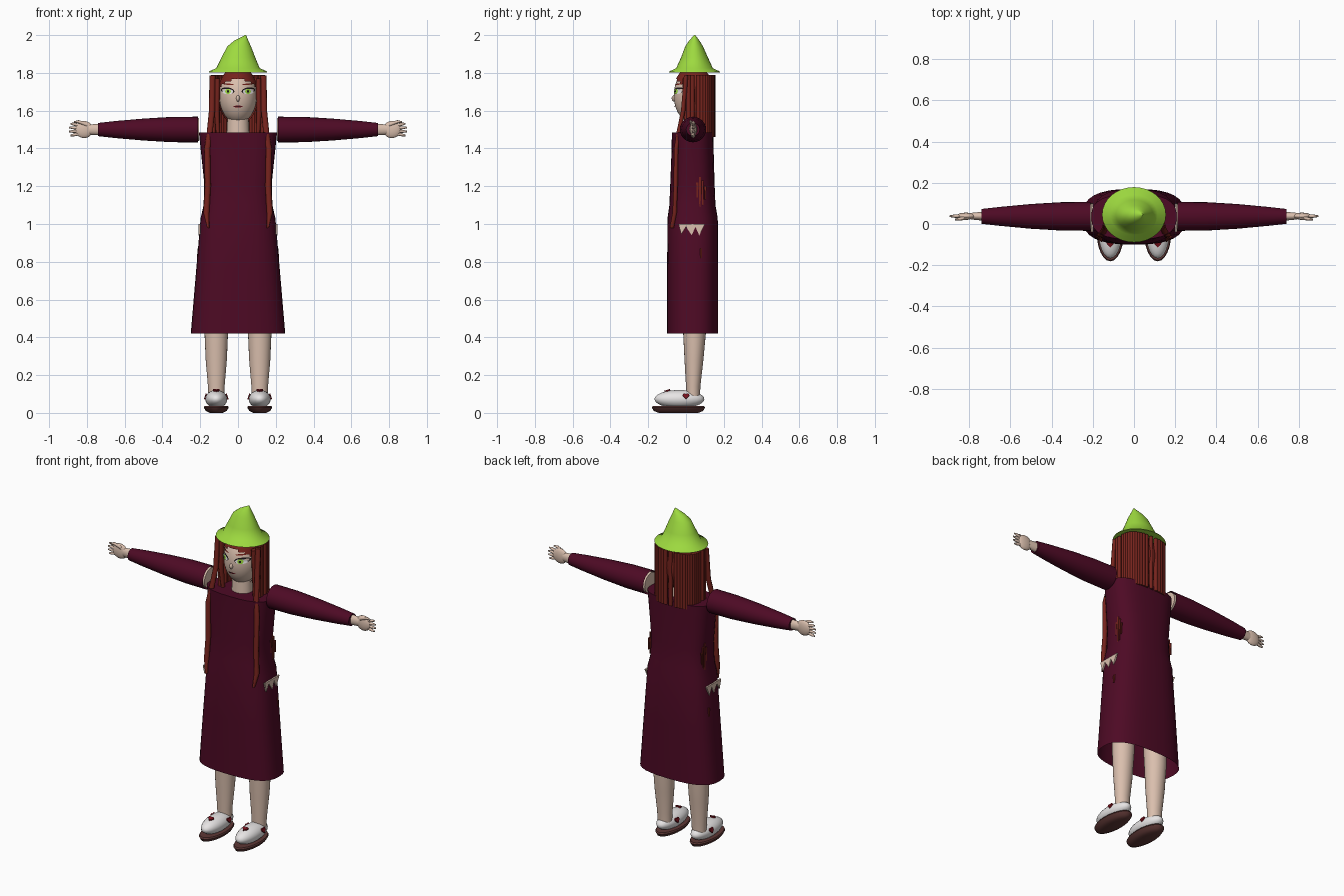
import bpy, bmesh, math
from mathutils import Matrix, Vector

cube = bpy.data.objects.get("Cube")
if cube:
    bpy.data.objects.remove(cube, do_unlink=True)


def material(name, r, g, b):
    m = bpy.data.materials.new(name)
    m.diffuse_color = (r, g, b, 1)
    m.use_nodes = True
    m.node_tree.nodes["Principled BSDF"].inputs["Base Color"].default_value = (r, g, b, 1)
    return m


LIME = material("lime green", 0.34, 0.70, 0.05)
WINE = material("dark wine", 0.075, 0.003, 0.018)
HAIR = material("auburn red", 0.18, 0.017, 0.012)
SKIN = material("pale skin", 0.70, 0.52, 0.42)
WHITE = material("white", 0.80, 0.78, 0.78)
BROWN = material("sole brown", 0.11, 0.038, 0.035)
RED = material("heart red", 0.20, 0.006, 0.012)
BLACK = material("black", 0.012, 0.008, 0.010)


def finish(name, bm, mat, angle=50):
    bmesh.ops.recalc_face_normals(bm, faces=bm.faces)
    me = bpy.data.meshes.new(name)
    bm.to_mesh(me)
    bm.free()
    me.materials.append(mat)
    ob = bpy.data.objects.new(name, me)
    bpy.context.collection.objects.link(ob)
    bpy.ops.object.select_all(action="DESELECT")
    ob.select_set(True)
    bpy.context.view_layer.objects.active = ob
    bpy.ops.object.shade_smooth_by_angle(angle=math.radians(angle))
    return ob


def power(v, n):
    return math.copysign(abs(v) ** (2 / n), v)


def loft(name, mat, rings, seg=24, n=2, side=0, caps=(True, True)):
    """Skin rings (t, a, b, ra, rb); t runs along z, or outward along x if side is set."""
    bm = bmesh.new()
    loops = []
    for t, a, b, ra, rb in rings:
        loop = []
        for i in range(seg):
            w = math.tau * i / seg
            u, v = a + ra * power(math.cos(w), n), b + rb * power(math.sin(w), n)
            loop.append(bm.verts.new((side * t, u, v) if side else (u, v, t)))
        loops.append(loop)
    for lo, hi in zip(loops, loops[1:]):
        for i in range(seg):
            j = (i + 1) % seg
            bm.faces.new((lo[i], lo[j], hi[j], hi[i]))
    for loop, cap in zip((loops[0], loops[-1]), caps):
        if cap:
            bm.faces.new(loop)
    return finish(name, bm, mat)


def ball(name, mat, centre, radii, cut=None, u=24, v=16):
    bm = bmesh.new()
    bmesh.ops.create_uvsphere(bm, u_segments=u, v_segments=v, radius=1)
    bm.transform(Matrix.Translation(centre) @ Matrix.Diagonal((*radii, 1)))
    if cut:
        gone = [f for f in bm.faces if cut(f.calc_center_median())]
        bmesh.ops.delete(bm, geom=gone, context="FACES")
    return finish(name, bm, mat, 180)


def plate(name, mat, outline, thick, matrix):
    """Flat outline in local xy, extruded along local z."""
    bm = bmesh.new()
    face = bm.faces.new([bm.verts.new((x, y, 0)) for x, y in outline])
    new = bmesh.ops.extrude_face_region(bm, geom=[face])["geom"]
    bmesh.ops.translate(bm, vec=(0, 0, thick),
                        verts=[e for e in new if isinstance(e, bmesh.types.BMVert)])
    bm.transform(matrix)
    return finish(name, bm, mat, 30)


def frame(origin, right, up):
    right, up = Vector(right).normalized(), Vector(up).normalized()
    m = Matrix((right, up, right.cross(up))).transposed().to_4x4()
    return Matrix.Translation(origin) @ m


# Head, neck and hair cap with an open face
HEAD, HEAD_R = Vector((0, 0.04, 1.68)), Vector((0.1, 0.105, 0.147))
ball("head", SKIN, HEAD, HEAD_R, u=32, v=24)
loft("neck", SKIN, [(1.45, 0, 0.04, 0.062, 0.055), (1.58, 0, 0.04, 0.055, 0.05)])
ball("nose", SKIN, (0, -0.062, 1.665), (0.01, 0.014, 0.017), u=12, v=8)
ball("hair_cap", HAIR, HEAD, HEAD_R * 1.07, u=48, v=32,
     cut=lambda c: c.y < 0.035 and c.z < 1.765 - 4 * c.x ** 2)


def face_patch(name, mat, x, z, rx, rz, lift, tilt=0):
    """Elliptical painted detail wrapped onto the front of the head."""
    r = HEAD_R * (1 + lift)

    def project(px, pz):
        k = 1 - (px / r.x) ** 2 - ((pz - HEAD.z) / r.z) ** 2
        return (px, HEAD.y - r.y * math.sqrt(max(k, 0)), pz)
    bm = bmesh.new()
    mid = bm.verts.new(project(x, z))
    rim = []
    for i in range(20):
        w = math.tau * i / 20
        dx, dz = rx * math.cos(w), rz * math.sin(w)
        rim.append(bm.verts.new(project(x + dx, z + dz + tilt * dx)))
    for i in range(20):
        bm.faces.new((mid, rim[i], rim[(i + 1) % 20]))
    return finish(name, bm, mat, 60)


face_patch("mouth", RED, 0, 1.622, 0.024, 0.005, 0.03)
face_patch("mouth_line", BLACK, 0, 1.624, 0.02, 0.002, 0.05)

# Pointed hat, leaning a little to the left
loft("hat", LIME, [
    (1.803, 0, 0.045, 0.10, 0.09), (1.803, 0, 0.045, 0.155, 0.134),
    (1.809, 0, 0.045, 0.152, 0.131), (1.825, 0, 0.045, 0.115, 0.097),
    (1.88, 0.002, 0.045, 0.09, 0.072), (1.94, 0.006, 0.043, 0.063, 0.047),
    (1.97, 0.017, 0.044, 0.038, 0.028), (2.0, 0.04, 0.046, 0.003, 0.003)], seg=32)

# Dress
loft("dress", WINE, [
    (0.42, 0, 0.035, 0.25, 0.135), (0.75, 0, 0.035, 0.222, 0.135),
    (1.03, 0, 0.035, 0.198, 0.133), (1.1, 0, 0.034, 0.182, 0.122),
    (1.22, 0, 0.034, 0.179, 0.117), (1.4, 0, 0.035, 0.198, 0.111),
    (1.485, 0, 0.035, 0.207, 0.11)], seg=32, n=2.7, caps=(False, True))

# Back hair as a curved row of strands
COUNT = 27
for i in range(COUNT):
    w = math.radians(-100 + 200 * i / (COUNT - 1))
    x, y = 0.132 * power(math.sin(w), 3), 0.045 + 0.1 * power(math.cos(w), 3)
    loft("back_hair_strand", HAIR, [(1.46, x, y, 0.012, 0.012), (1.79, x, y, 0.012, 0.012)], seg=8)

heart = []
for i in range(24):
    w = math.tau * i / 24
    heart.append((0.0011 * 16 * math.sin(w) ** 3,
                  0.0011 * (13 * math.cos(w) - 5 * math.cos(2 * w)
                            - 2 * math.cos(3 * w) - math.cos(4 * w))))

for s, tag in ((1, "left_"), (-1, "right_")):
    # Eye, brow and ear
    face_patch(tag + "lashes", BLACK, s * 0.055, 1.706, 0.036, 0.017, 0.015, s * 0.1)
    face_patch(tag + "eye_white", WHITE, s * 0.054, 1.701, 0.029, 0.014, 0.035)
    face_patch(tag + "iris", LIME, s * 0.053, 1.702, 0.015, 0.014, 0.055)
    face_patch(tag + "pupil", BLACK, s * 0.053, 1.702, 0.006, 0.007, 0.075)
    face_patch(tag + "brow", HAIR, s * 0.052, 1.74, 0.03, 0.004, 0.03, s * 0.1)
    ball(tag + "ear", SKIN, (s * 0.106, 0.02, 1.69), (0.012, 0.022, 0.035), u=12, v=8)
    ball(tag + "earring", LIME, (s * 0.118, 0.02, 1.655), (0.008, 0.008, 0.01), u=10, v=8)

    # Long front lock and short side lock
    path = [(1.785, 0.135, 0.0), (1.6, 0.138, -0.015), (1.48, 0.15, -0.04), (1.4, 0.163, -0.052),
            (1.2, 0.16, -0.055), (1.06, 0.168, -0.06), (0.98, 0.158, -0.075)]
    loft(tag + "front_lock", HAIR, [(z, s * x, y, 0.016 if z > 1 else 0.006, 0.012)
                                    for z, x, y in path], seg=10)
    loft(tag + "side_lock", HAIR, [(1.77, s * 0.108, 0.0, 0.014, 0.02),
                                   (1.6, s * 0.112, 0.0, 0.014, 0.016),
                                   (1.46, s * 0.105, 0.01, 0.01, 0.01)], seg=10)

    # Loose hair ends showing along the side of the dress
    for k, (low, high) in enumerate(((1.14, 1.22), (1.08, 1.25), (1.10, 1.23), (1.13, 1.2))):
        y = 0.06 + 0.014 * k
        loft(tag + "loose_hair", HAIR, [(low, s * 0.178, y, 0.003, 0.004),
                                        (high, s * 0.176, y, 0.005, 0.007)], seg=6)
    loft(tag + "loose_hair_tip", HAIR, [(0.82, s * 0.212, 0.08, 0.005, 0.005),
                                        (0.87, s * 0.208, 0.08, 0.006, 0.006)], seg=6)

    # Jagged skin patch at the hip
    jag = [(-0.04, 1.0), (-0.025, 0.945), (0.0, 0.985), (0.03, 0.94),
           (0.05, 0.985), (0.07, 0.94), (0.1, 1.0)]
    plate(tag + "hip_patch", SKIN, jag, 0.009 * s,
          frame((s * 0.199, 0, 0), (0, 1, 0), (0, 0, 1)))

    # Sleeve with the arm inside it
    loft(tag + "sleeve", WINE, [
        (0.212, 0.037, 1.5, 0.07, 0.068), (0.35, 0.037, 1.5, 0.069, 0.067),
        (0.5, 0.037, 1.5, 0.06, 0.058), (0.65, 0.037, 1.5, 0.046, 0.045),
        (0.74, 0.037, 1.5, 0.036, 0.035)], side=s, caps=(False, True))
    loft(tag + "upper_arm", SKIN, [(0.207, 0.037, 1.5, 0.062, 0.06),
                                   (0.4, 0.037, 1.5, 0.05, 0.05)], side=s)

    # Hand
    loft(tag + "wrist", SKIN, [(0.73, 0.038, 1.5, 0.022, 0.03),
                               (0.79, 0.038, 1.5, 0.016, 0.027)], seg=16, side=s)
    ball(tag + "palm", SKIN, (s * 0.815, 0.038, 1.5), (0.048, 0.017, 0.045))
    for k in range(4):
        d = k - 1.5
        tip = 0.9 - 0.008 * abs(d)
        loft(tag + "finger", SKIN, [
            (0.835, 0.038, 1.5 + 0.014 * d, 0.009, 0.009),
            (0.87, 0.038, 1.5 + 0.019 * d, 0.008, 0.008),
            (tip, 0.038, 1.5 + 0.021 * d, 0.004, 0.004)], seg=8, side=s)
    loft(tag + "thumb", SKIN, [(0.80, 0.03, 1.525, 0.009, 0.012),
                               (0.845, 0.025, 1.542, 0.008, 0.008),
                               (0.868, 0.022, 1.54, 0.004, 0.004)], seg=8, side=s)

    # Leg
    cx = s * 0.115
    loft(tag + "leg", SKIN, [(0.08, cx, 0.038, 0.042, 0.036), (0.14, cx, 0.038, 0.044, 0.038),
                             (0.28, cx, 0.042, 0.056, 0.05), (0.42, cx, 0.045, 0.062, 0.06),
                             (0.95, s * 0.105, 0.045, 0.08, 0.075)])

    # Shoe with hearts
    ball(tag + "shoe", WHITE, (cx, -0.035, 0.073), (0.058, 0.132, 0.048))
    loft(tag + "sole", BROWN, [(0.0, cx, -0.04, 0.035, 0.105), (0.01, cx, -0.04, 0.055, 0.13),
                               (0.028, cx, -0.04, 0.066, 0.141), (0.036, cx, -0.04, 0.062, 0.136)])
    for e in (1, -1):
        plate(tag + "side_heart", RED, heart, 0.008,
              frame((cx + e * 0.052, 0.0, 0.088), (0, e, 0), (-0.35 * e, 0, 1)))
    plate(tag + "toe_heart", RED, heart, 0.008, frame((cx, -0.095, 0.115), (1, 0, 0), (0, 1, 0.3)))
